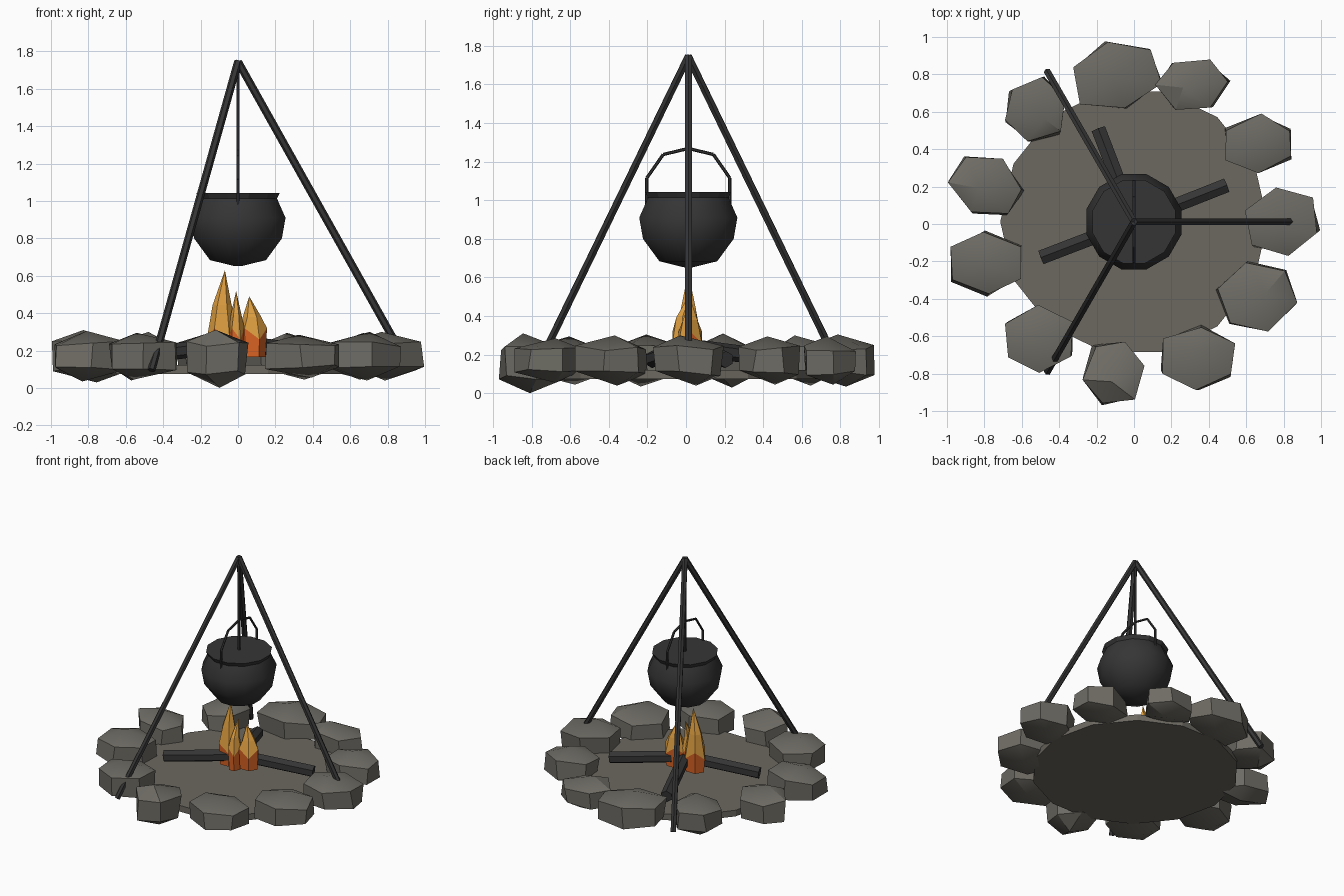
import bpy, bmesh, math, random
from mathutils import Vector, Matrix

if "Cube" in bpy.data.objects:
    bpy.data.objects.remove(bpy.data.objects["Cube"])

random.seed(4)
CY = 0.012  # the hearth sits slightly behind the stone ring's centre


def mat(name, rgb):
    m = bpy.data.materials.new(name)
    m.diffuse_color = (*rgb, 1)
    m.use_nodes = True
    m.node_tree.nodes["Principled BSDF"].inputs["Base Color"].default_value = m.diffuse_color
    return m


STONE = mat("grey stone", (0.155, 0.148, 0.127))
ASH = mat("ash", (0.150, 0.140, 0.118))
IRON = mat("black iron", (0.036, 0.036, 0.037))
CHAR = mat("charred wood", (0.036, 0.035, 0.035))
ORANGE = mat("orange flame", (0.72, 0.13, 0.018))
YELLOW = mat("yellow flame", (0.72, 0.34, 0.052))


def finish(name, bm, mats, angle=None):
    bmesh.ops.recalc_face_normals(bm, faces=bm.faces[:])
    me = bpy.data.meshes.new(name)
    bm.to_mesh(me)
    bm.free()
    for m in mats:
        me.materials.append(m)
    ob = bpy.data.objects.new(name, me)
    bpy.context.collection.objects.link(ob)
    if angle:
        bpy.ops.object.select_all(action='DESELECT')
        ob.select_set(True)
        bpy.context.view_layer.objects.active = ob
        bpy.ops.object.shade_smooth_by_angle(angle=math.radians(angle))
    return ob


def rod(name, pts, r, sides, material):
    """Straight bars following a list of points."""
    bm = bmesh.new()
    for a, b in zip(pts, pts[1:]):
        a, b = Vector(a), Vector(b)
        d = b - a
        m = Matrix.Translation((a + b) / 2) @ d.to_track_quat('Z', 'Y').to_matrix().to_4x4()
        bmesh.ops.create_cone(bm, cap_ends=True, segments=sides, radius1=r,
                              radius2=r, depth=d.length, matrix=m)
    return finish(name, bm, [material])


def lathe(name, profile, sides, material, start=0.0, angle=None):
    """Capped rings from a (radius, height) profile."""
    bm = bmesh.new()
    rings = []
    for r, z in profile:
        rings.append([bm.verts.new((r * math.cos(start + math.tau * i / sides),
                                    CY + r * math.sin(start + math.tau * i / sides), z))
                      for i in range(sides)])
    for lo, hi in zip(rings, rings[1:]):
        for i in range(sides):
            j = (i + 1) % sides
            bm.faces.new((lo[i], lo[j], hi[j], hi[i]))
    bm.faces.new(rings[0][::-1])
    bm.faces.new(rings[-1])
    return finish(name, bm, [material], angle)


# Ring of stones: x, y, half length, half width, turn, half height
stones = [
    (0.795, 0.01, 0.205, 0.180, 12, 0.13), (0.67, 0.43, 0.20, 0.155, 0, 0.125),
    (0.31, 0.75, 0.145, 0.195, 95, 0.125), (-0.095, 0.795, 0.25, 0.19, 15, 0.135),
    (-0.525, 0.605, 0.175, 0.175, -11, 0.13), (-0.79, 0.205, 0.21, 0.16, -30, 0.14),
    (-0.79, -0.21, 0.208, 0.17, 2, 0.135), (-0.51, -0.62, 0.20, 0.18, 0, 0.125),
    (-0.11, -0.795, 0.175, 0.158, 100, 0.155), (0.345, -0.715, 0.215, 0.17, -3, 0.115),
    (0.655, -0.39, 0.217, 0.19, 18, 0.13)]
for n, (x, y, a, b, turn, h) in enumerate(stones):
    bm = bmesh.new()
    bmesh.ops.create_uvsphere(bm, u_segments=6, v_segments=3, radius=1)
    k = 1 / math.cos(math.radians(30))
    spin = Matrix.Rotation(math.radians(turn), 3, 'Z')
    for v in bm.verts:
        pole = abs(v.co.z) > 0.9
        v.co = spin @ Vector((v.co.x * k * a, v.co.y * k * b, v.co.z * h))
        j = 0.05 if pole else 0.012
        v.co += Vector((x + random.uniform(-j, j), y + random.uniform(-j, j),
                        max(h, 0.17) - (0.014 if h > 0.15 else 0)
                        + (0 if pole else random.uniform(-0.015, 0.015))))
    finish(f"stone_{n + 1}", bm, [STONE], 30)

# Ash bed
lathe("ash_bed", [(0.715, 0.075), (0.715, 0.122)], 14, ASH)

# Charred logs leaning in to the middle
for n, deg in enumerate((21.5, 111, 201)):
    c, s = math.cos(math.radians(deg)), math.sin(math.radians(deg))
    rod(f"log_{n + 1}", [(0.04 * c, CY + 0.04 * s, 0.235), (0.53 * c, CY + 0.53 * s, 0.175)],
        0.044, 6, CHAR)

# Flames: bulging spikes, orange at the base with a jagged border
for n, (x, y, r, ry, z0, tip, tx, ty) in enumerate([
        (-0.085, CY, 0.082, 0.07, 0.16, 0.63, -0.07, CY),
        (-0.01, CY - 0.03, 0.045, 0.06, 0.15, 0.52, -0.01, CY + 0.01),
        (0.075, CY + 0.01, 0.08, 0.07, 0.165, 0.49, 0.06, CY + 0.01)]):
    bm = bmesh.new()
    rings = []
    for scale, z in ((0.9, z0), (1.0, 0.29), (0.62, 0.29 + 0.45 * (tip - 0.29))):
        zig = 0.03 if z == 0.29 else 0
        rings.append([bm.verts.new((x + r * scale * math.cos(math.tau * i / 6),
                                    y + ry * scale * math.sin(math.tau * i / 6),
                                    z + zig * (-1) ** i)) for i in range(6)])
    top = bm.verts.new((tx, ty, tip))
    for i in range(6):
        j = (i + 1) % 6
        for k in range(2):
            bm.faces.new((rings[k][i], rings[k][j], rings[k + 1][j],
                          rings[k + 1][i])).material_index = k
        bm.faces.new((rings[2][i], rings[2][j], top)).material_index = 1
    bm.faces.new(rings[0][::-1])
    finish(f"flame_{n + 1}", bm, [ORANGE, YELLOW])

# Tripod legs
for n in range(3):
    t = math.tau * n / 3
    rod(f"tripod_leg_{n + 1}", [(0, CY, 1.745),
        (0.925 * math.cos(t), CY + 0.925 * math.sin(t), 0.095)], 0.021, 6, IRON)

# Hanging rod
rod("hanging_rod", [(0, CY, 1.74), (0, CY, 0.98)], 0.009, 6, IRON)

# Cauldron with a flared rim and filled top
half = math.pi / 12
lathe("cauldron", [(0.02, 0.652), (0.155, 0.684), (0.243, 0.80), (0.263, 0.91), (0.215, 1.015)],
      12, IRON, half, 40)
lathe("cauldron_rim", [(0.215, 1.012), (0.230, 1.042)], 12, IRON, half)

# Bail handle
side = [(0.215, 0.98), (0.215, 1.115), (0.13, 1.237)]
path = side + [(0, 1.268)] + [(-y, z) for y, z in side[::-1]]
rod("handle", [(0, CY + y, z) for y, z in path], 0.0085, 6, IRON)
